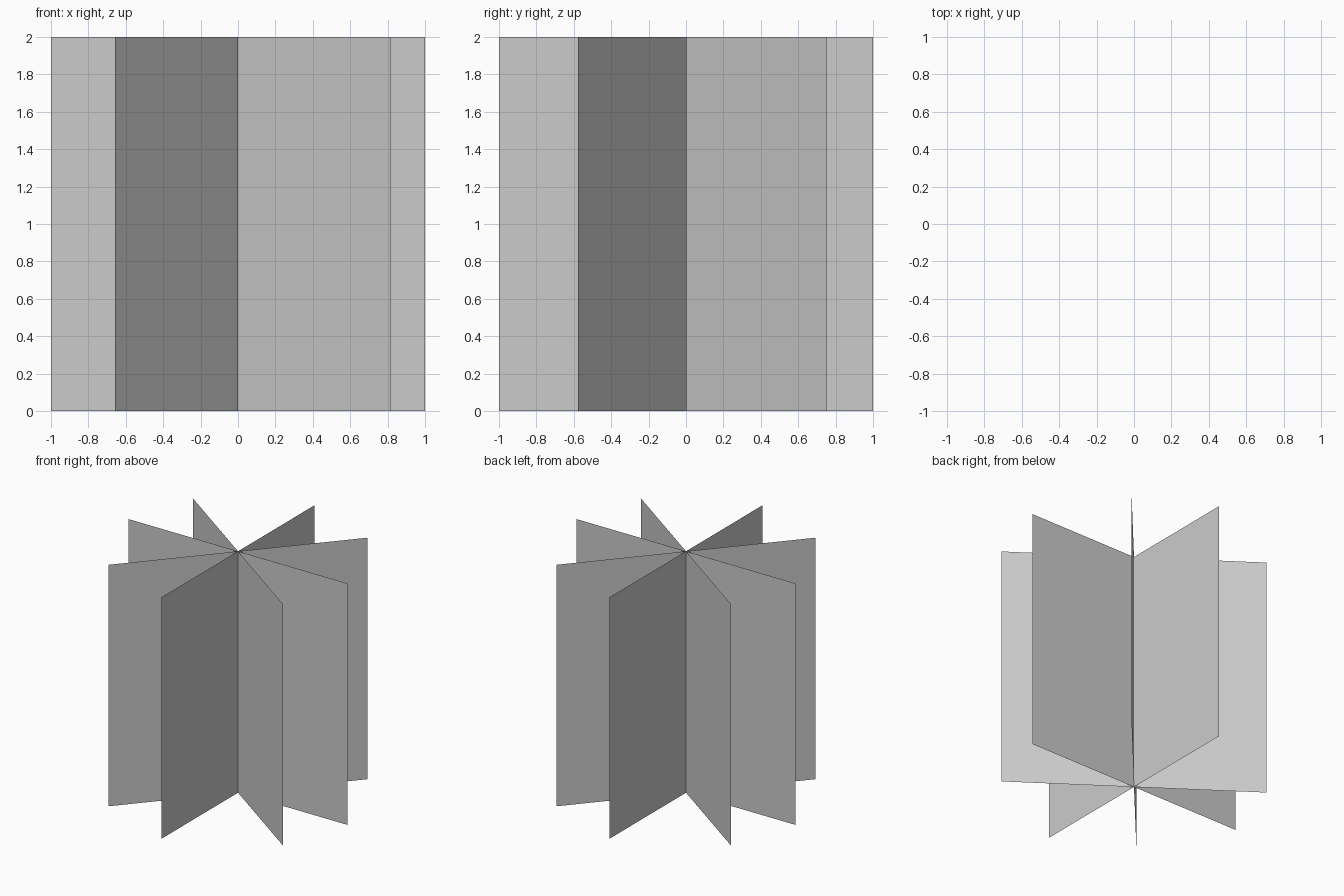
import bpy
from math import cos, sin, radians

if "Cube" in bpy.data.objects:
    bpy.data.objects.remove(bpy.data.objects["Cube"])

HEIGHT = 2.0
RADIUS = 1.0


def upright_sheet(name, degrees):
    """Paper-thin vertical sheet through the z axis, turned about it."""
    x, y = RADIUS * cos(radians(degrees)), RADIUS * sin(radians(degrees))
    mesh = bpy.data.meshes.new(name)
    mesh.from_pydata([(-x, -y, 0), (x, y, 0), (x, y, HEIGHT), (-x, -y, HEIGHT)],
                     [], [(0, 1, 2, 3)])
    obj = bpy.data.objects.new(name, mesh)
    bpy.context.collection.objects.link(obj)
    return obj


# Four crossing sheets, making eight unevenly spaced blades
for i, angle in enumerate((0.2, 48.9, 89.9, -35.2), 1):
    upright_sheet(f"crossed_sheet_{i}", angle)
